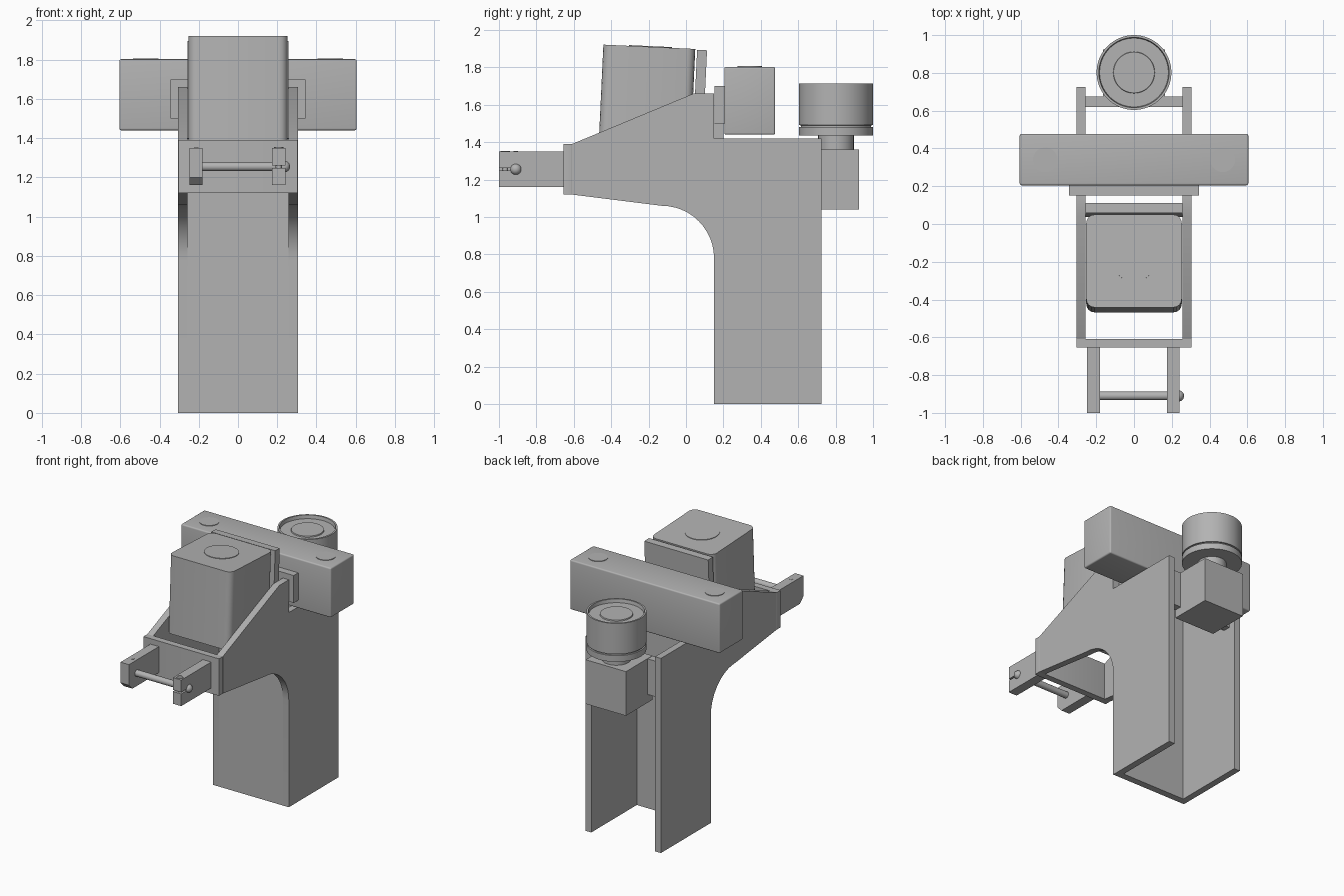
import bpy, bmesh, math
from mathutils import Matrix, Vector

cube = bpy.data.objects.get("Cube")
if cube:
    bpy.data.objects.remove(cube, do_unlink=True)

GREY = (0.45, 0.45, 0.45, 1.0)
grey = bpy.data.materials.new("plain_grey")
grey.use_nodes = True
grey.diffuse_color = GREY
grey.node_tree.nodes["Principled BSDF"].inputs["Base Color"].default_value = GREY


def finish(name, bm, smooth=False):
    bmesh.ops.recalc_face_normals(bm, faces=bm.faces)
    mesh = bpy.data.meshes.new(name)
    bm.to_mesh(mesh)
    bm.free()
    mesh.materials.append(grey)
    ob = bpy.data.objects.new(name, mesh)
    bpy.context.collection.objects.link(ob)
    if smooth:
        bpy.ops.object.select_all(action='DESELECT')
        ob.select_set(True)
        bpy.context.view_layer.objects.active = ob
        bpy.ops.object.shade_smooth_by_angle(angle=math.radians(35))
    return ob


def box(name, x, y, z, bevel=0, upright_only=False):
    """Box from (min, max) ranges, optionally with rounded edges."""
    bm = bmesh.new()
    bmesh.ops.create_cube(bm, size=1)
    for v in bm.verts:
        v.co = Vector([lo + (c + 0.5) * (hi - lo) for c, (lo, hi) in zip(v.co, (x, y, z))])
    if bevel:
        edges = [e for e in bm.edges if not upright_only
                 or abs(e.verts[0].co.z - e.verts[1].co.z) > 0.01]
        bmesh.ops.bevel(bm, geom=edges, offset=bevel, segments=4, profile=0.5, affect='EDGES')
    return finish(name, bm, bevel > 0)


def side_plate(name, profile, x0, x1):
    """Extrude a (y, z) outline along x."""
    bm = bmesh.new()
    face = bm.faces.new([bm.verts.new((x0, y, z)) for y, z in profile])
    new = bmesh.ops.extrude_face_region(bm, geom=[face])["geom"]
    bmesh.ops.translate(bm, vec=(x1 - x0, 0, 0),
                        verts=[g for g in new if isinstance(g, bmesh.types.BMVert)])
    return finish(name, bm, True)


def lathe(name, profile, centre, steps=48):
    """Spin an (r, z) outline about a vertical axis."""
    bm = bmesh.new()
    verts = [bm.verts.new((r, 0, z)) for r, z in profile]
    edges = [bm.edges.new(pair) for pair in zip(verts, verts[1:])]
    bmesh.ops.spin(bm, geom=verts + edges, cent=(0, 0, 0), axis=(0, 0, 1),
                   angle=2 * math.pi, steps=steps)
    bmesh.ops.remove_doubles(bm, verts=bm.verts, dist=0.0001)
    bmesh.ops.translate(bm, vec=centre, verts=bm.verts)
    return finish(name, bm, True)


def disc(name, r, centre, height):
    return lathe(name, [(0, 0), (r, 0), (r, height), (0, height)], centre)


# Channel column with forward arm: two side plates, web and front plate
OUT, IN = 0.305, 0.257
arc = [(-0.13 + 0.28 * math.sin(a), 0.78 + 0.28 * math.cos(a))
       for a in [i * math.pi / 24 for i in range(13)]]
outline = [(0.15, 0), (0.725, 0), (0.725, 1.42), (0.15, 1.42), (0.15, 1.66), (0.04, 1.66),
           (-0.61, 1.39), (-0.61, 1.12)] + arc
for side, s in (("left", 1), ("right", -1)):
    side_plate(side + "_side_plate", outline, s * IN, s * OUT)
box("column_web", (-IN, IN), (0.15, 0.2), (0, 1.5))
box("arm_front_plate", (-OUT, OUT), (-0.655, -0.608), (1.12, 1.39), 0.005, True)

# Tilted head block with its rear slab and top disc
tilt = (Matrix.Translation((0, -0.2, 1.91)) @ Matrix.Rotation(math.radians(-2.7), 4, 'X'))
for part in (box("head_block", (-0.253, 0.253), (-0.242, 0.25), (-0.56, 0), 0.045, True),
             box("head_rear_slab", (-0.258, 0.258), (0.26, 0.313), (-0.5, -0.004)),
             disc("head_top_disc", 0.115, (0, 0.01, -0.01), 0.014)):
    part.matrix_world = tilt

# Crossbar with mounting bracket and two round covers
box("crossbar", (-0.605, 0.605), (0.205, 0.477), (1.44, 1.802), 0.01)
box("crossbar_bracket", (-0.343, 0.343), (0.152, 0.206), (1.5, 1.7))
for s in (-1, 1):
    disc("crossbar_cover", 0.065, (s * 0.47, 0.34, 1.79), 0.016)

# Rear knob on its mounting block
box("rear_cross_plate", (-IN, IN), (0.62, 0.675), (1.1, 1.36))
box("rear_block", (-0.163, 0.163), (0.62, 0.925), (1.04, 1.362))
lathe("rear_knob", [(0, 1.3), (0.095, 1.3), (0.095, 1.435), (0.198, 1.435), (0.198, 1.48),
                    (0.188, 1.481), (0.188, 1.49), (0.198, 1.491), (0.198, 1.715),
                    (0.186, 1.715), (0.182, 1.69), (0.11, 1.69), (0.108, 1.698), (0, 1.698)],
      (0, 0.802, 0), 64)

# Front fork: one plain prong, one split clamping prong
side_plate("right_prong", [(-0.65, 1.16), (-0.96, 1.16), (-1, 1.2), (-1, 1.35), (-0.65, 1.35)],
           -0.248, -0.18)
side_plate("left_prong", [(-0.65, 1.16), (-1, 1.16), (-1, 1.249), (-0.91, 1.249),
                          (-0.91, 1.261), (-1, 1.261), (-1, 1.35), (-0.65, 1.35)],
           0.174, 0.242)

# Fork pin with round head
bm = bmesh.new()
bmesh.ops.create_cone(bm, cap_ends=True, segments=32, radius1=0.023, radius2=0.023, depth=0.44,
                      matrix=Matrix.Translation((0.02, -0.91, 1.255))
                      @ Matrix.Rotation(math.pi / 2, 4, 'Y'))
bmesh.ops.create_uvsphere(bm, u_segments=24, v_segments=12, radius=0.03,
                          matrix=Matrix.Translation((0.235, -0.91, 1.255)))
finish("fork_pin", bm, True)

# Clamp screw and set screw
lathe("clamp_screw", [(0, 1.17), (0.016, 1.17), (0.016, 1.3), (0.025, 1.3), (0.025, 1.354),
                      (0.016, 1.354), (0.016, 1.351), (0, 1.351)], (0.208, -0.967, 0), 24)
disc("set_screw", 0.011, (-0.213, -0.91, 1.33), 0.022)
